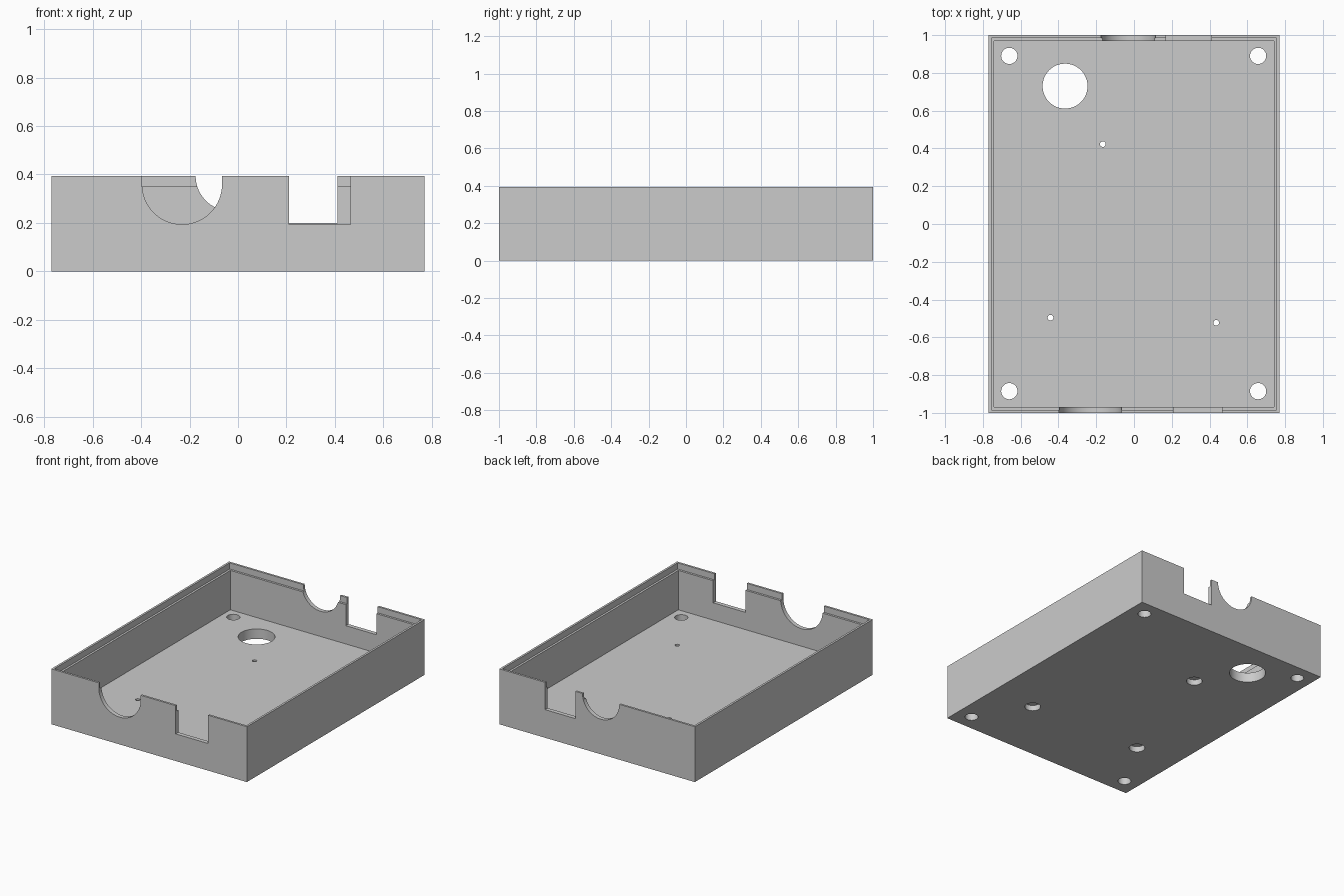
import bpy, bmesh, math
from mathutils import Vector

if "Cube" in bpy.data.objects:
    bpy.data.objects.remove(bpy.data.objects["Cube"], do_unlink=True)

W, L, H = 0.77, 1.0, 0.394      # half width, half length, height
FLOOR, WALL, LIP, LEDGE = 0.07, 0.03, 0.015, 0.35

grey = bpy.data.materials.new("plain grey")
grey.use_nodes = True
grey.diffuse_color = (0.6, 0.6, 0.6, 1)
grey.node_tree.nodes["Principled BSDF"].inputs["Base Color"].default_value = (0.6, 0.6, 0.6, 1)


def prism(name, points, offset):
    """Extrude a closed outline along an offset vector."""
    bm = bmesh.new()
    face = bm.faces.new([bm.verts.new(p) for p in points])
    ext = bmesh.ops.extrude_face_region(bm, geom=[face])
    verts = [g for g in ext["geom"] if isinstance(g, bmesh.types.BMVert)]
    bmesh.ops.translate(bm, verts=verts, vec=Vector(offset))
    bmesh.ops.recalc_face_normals(bm, faces=bm.faces)
    mesh = bpy.data.meshes.new(name)
    bm.to_mesh(mesh)
    bm.free()
    mesh.materials.append(grey)
    obj = bpy.data.objects.new(name, mesh)
    bpy.context.collection.objects.link(obj)
    return obj


def box(name, x0, x1, y0, y1, z0, z1):
    outline = [(x0, y0, z0), (x1, y0, z0), (x1, y1, z0), (x0, y1, z0)]
    return prism(name, outline, (0, 0, z1 - z0))


def hole(x, y, r, z0=-0.1, z1=0.2, n=48):
    angles = [2 * math.pi * i / n for i in range(n)]
    ring = [(x + r * math.cos(a), y + r * math.sin(a), z0) for a in angles]
    return prism("hole_cutter", ring, (0, 0, z1 - z0))


def round_notch(x, z, r, side, n=32):
    """U-shaped opening through the front (-1) or back (1) wall."""
    y = side * (L - 0.1)
    arc = [math.pi * (1 + i / n) for i in range(n + 1)]
    outline = [(x + r * math.cos(a), y, z + r * math.sin(a)) for a in arc]
    outline += [(x + r, y, H + 0.1), (x - r, y, H + 0.1)]
    return prism("notch_cutter", outline, (0, side * 0.2, 0))


tray = box("enclosure_tray", -W, W, -L, L, 0, H)

# Main pocket and the stepped rim around its top
cutters = [
    box("pocket_cutter", WALL - W, W - WALL, WALL - L, L - WALL, FLOOR, H + 0.1),
    box("rim_cutter", LIP - W, W - LIP, LIP - L, L - LIP, LEDGE, H + 0.1),
]

# Connector openings in the front and back walls
cutters += [
    round_notch(-0.231, 0.359, 0.165, -1),
    box("slot_cutter", 0.21, 0.465, -L - 0.1, -L + 0.1, 0.193, H + 0.1),
    round_notch(-0.03, H, 0.145, 1),
    box("slot_cutter", 0.17, 0.41, L - 0.1, L + 0.1, 0.2, H + 0.1),
]

# Corner holes and the large floor opening
cutters += [hole(x, y, 0.043) for x in (-0.66, 0.657) for y in (-0.885, 0.89)]
cutters.append(hole(-0.365, 0.73, 0.119))

# Small screw holes, counterbored from below
for x, y in ((-0.165, 0.423), (-0.442, -0.496), (0.435, -0.523)):
    cutters += [hole(x, y, 0.052, -0.1, 0.04), hole(x, y, 0.015)]

bpy.context.view_layer.objects.active = tray
for cutter in cutters:
    mod = tray.modifiers.new("cut", "BOOLEAN")
    mod.operation = "DIFFERENCE"
    mod.solver = "EXACT"
    mod.object = cutter
    bpy.ops.object.modifier_apply(modifier=mod.name)
    bpy.data.objects.remove(cutter, do_unlink=True)

# Smooth the round walls, keep the corners crisp
bpy.ops.object.select_all(action="DESELECT")
tray.select_set(True)
bpy.ops.object.shade_smooth_by_angle(angle=math.radians(30))
